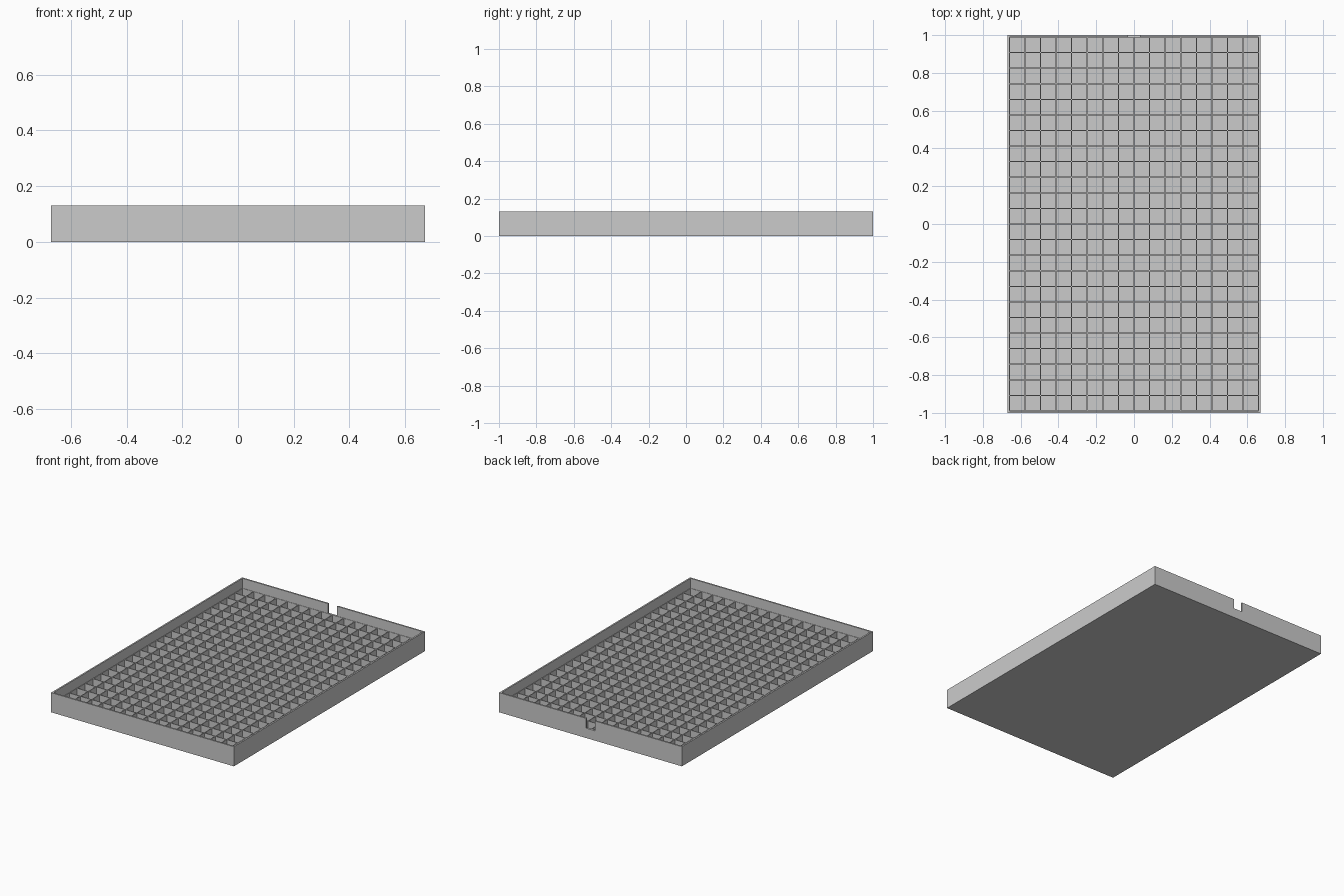
import bpy, bmesh
from mathutils import Vector

default_cube = bpy.data.objects.get("Cube")
if default_cube:
    bpy.data.objects.remove(default_cube, do_unlink=True)

CELL = 0.0825
COLS, ROWS = 16, 24
WALL = 0.01
INNER_X, INNER_Y = COLS * CELL, ROWS * CELL
WIDTH, LENGTH, HEIGHT = INNER_X + 2 * WALL, INNER_Y + 2 * WALL, 0.13
FLOOR = 0.008
RIB_TOP, RIB_HALF = 0.065, 0.0027

grey = bpy.data.materials.new("plain grey")
grey.use_nodes = True
grey.diffuse_color = (0.6, 0.6, 0.6, 1)
grey.node_tree.nodes["Principled BSDF"].inputs["Base Color"].default_value = (0.6, 0.6, 0.6, 1)


def finish(name, bm):
    bm.normal_update()
    mesh = bpy.data.meshes.new(name)
    bm.to_mesh(mesh)
    bm.free()
    mesh.materials.append(grey)
    obj = bpy.data.objects.new(name, mesh)
    bpy.context.collection.objects.link(obj)
    return obj


def box(size, centre):
    bm = bmesh.new()
    bmesh.ops.create_cube(bm, size=1)
    bmesh.ops.scale(bm, vec=size, verts=bm.verts)
    bmesh.ops.translate(bm, vec=centre, verts=bm.verts)
    bm.normal_update()
    return bm


def sink(bm, faces, margin, depth):
    """Inset each face by a margin, then push it straight down."""
    bmesh.ops.inset_individual(bm, faces=faces, thickness=margin, use_even_offset=True)
    bmesh.ops.inset_individual(bm, faces=faces, thickness=0)
    verts = list({v for f in faces for v in f.verts})
    bmesh.ops.translate(bm, vec=Vector((0, 0, -depth)), verts=verts)


# Tray: thin walled box, open at the top
bm = box((WIDTH, LENGTH, HEIGHT), (0, 0, HEIGHT / 2))
sink(bm, [f for f in bm.faces if f.normal.z > 0.9], WALL, HEIGHT - FLOOR)
tray = finish("tray", bm)

# Notch in the middle of the back wall
notch = finish("notch_cutter", box((0.064, 0.06, 0.2), (0, LENGTH / 2, RIB_TOP + 0.1)))
notch.hide_render = True
notch.display_type = "WIRE"
cut = tray.modifiers.new("back notch", "BOOLEAN")
cut.operation = "DIFFERENCE"
cut.solver = "EXACT"
cut.object = notch
bpy.context.view_layer.objects.active = tray
bpy.ops.object.modifier_apply(modifier=cut.name)
bpy.data.objects.remove(notch, do_unlink=True)

# Divider lattice: a sheet with one square pocket per cell
bm = bmesh.new()
bmesh.ops.create_grid(bm, x_segments=COLS, y_segments=ROWS, size=0.5)
bmesh.ops.scale(bm, vec=(INNER_X, INNER_Y, 1), verts=bm.verts)
bmesh.ops.translate(bm, vec=(0, 0, RIB_TOP), verts=bm.verts)
bm.normal_update()
sink(bm, list(bm.faces), RIB_HALF, RIB_TOP - FLOOR - 0.002)
finish("divider_lattice", bm)
